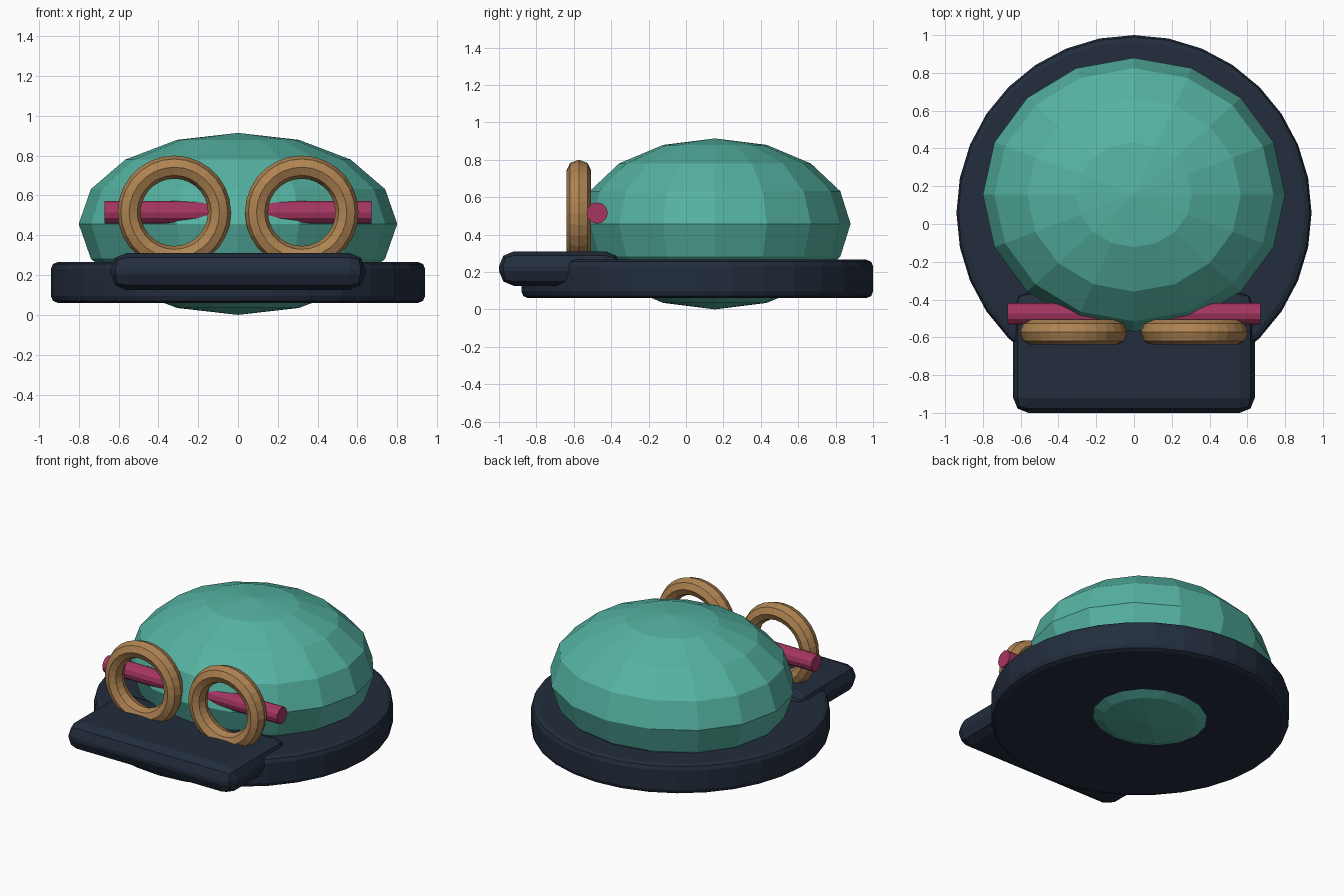
import bpy
import math

default = bpy.data.objects.get("Cube")
if default:
    bpy.data.objects.remove(default, do_unlink=True)


def make_material(name, rgb):
    mat = bpy.data.materials.new(name)
    mat.use_nodes = True
    color = (*rgb, 1.0)
    mat.diffuse_color = color
    mat.node_tree.nodes["Principled BSDF"].inputs["Base Color"].default_value = color
    return mat


teal = make_material("teal", (0.09, 0.45, 0.36))
navy = make_material("navy", (0.016, 0.026, 0.046))
tan = make_material("tan", (0.43, 0.23, 0.085))
crimson = make_material("crimson", (0.38, 0.036, 0.12))


def finish(name, mat, scale=(1, 1, 1), bevel=0):
    """Name and colour the newest primitive, apply its transform, round its edges."""
    obj = bpy.context.object
    obj.name = obj.data.name = name
    obj.scale = scale
    bpy.ops.object.transform_apply(location=False, rotation=True, scale=True)
    obj.data.materials.append(mat)
    if bevel:
        mod = obj.modifiers.new("rounded_edges", "BEVEL")
        mod.width = bevel
        mod.segments = 2
        mod.limit_method = "ANGLE"
        mod.angle_limit = math.radians(40)
    return obj


# Faceted crown, squashed from a sphere
bpy.ops.mesh.primitive_uv_sphere_add(segments=16, ring_count=8, radius=1,
                                     location=(0, 0.155, 0.457))
finish("crown", teal, (0.8, 0.725, 0.457))

# Round band under the crown
bpy.ops.mesh.primitive_cylinder_add(vertices=32, radius=0.94, depth=0.205,
                                    location=(0, 0.06, 0.163))
finish("band", navy, bevel=0.035)

# Front brim
bpy.ops.mesh.primitive_cube_add(size=1, location=(0, -0.675, 0.218))
finish("brim", navy, (1.28, 0.65, 0.185), bevel=0.08)

# Strap running through the front of the crown
bpy.ops.mesh.primitive_cylinder_add(vertices=12, radius=0.057, depth=1.34,
                                    location=(0, -0.475, 0.515),
                                    rotation=(0, math.pi / 2, 0))
finish("strap", crimson)

# Pair of goggle rims
for side, x in (("left", 0.32), ("right", -0.32)):
    bpy.ops.mesh.primitive_torus_add(major_segments=28, minor_segments=8,
                                     major_radius=0.227, minor_radius=0.058,
                                     location=(x, -0.573, 0.515),
                                     rotation=(math.pi / 2, 0, 0))
    finish(side + "_goggle_rim", tan, (1, 1, 1.14))
